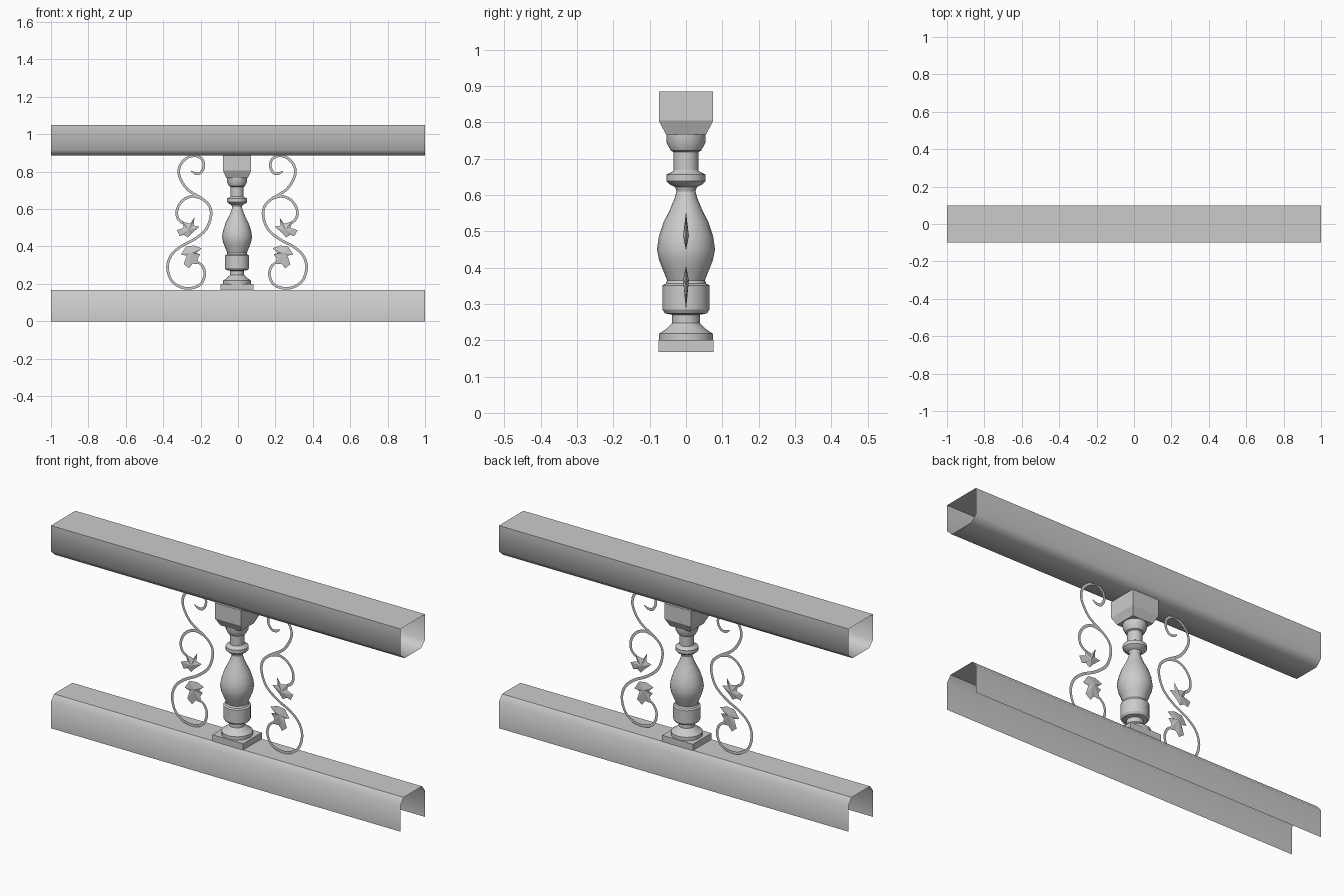
import bpy, bmesh, math
from mathutils import Vector

cube = bpy.data.objects.get("Cube")
if cube:
    bpy.data.objects.remove(cube)

stone = bpy.data.materials.new("plain_grey")
stone.use_nodes = True
GREY = (0.6, 0.6, 0.6, 1)
stone.diffuse_color = GREY
stone.node_tree.nodes["Principled BSDF"].inputs["Base Color"].default_value = GREY

AXIS = -0.005   # centre line of the baluster and scrolls


def finish(name, bm, smooth=None, fix_normals=True):
    if fix_normals:
        bmesh.ops.recalc_face_normals(bm, faces=bm.faces)
    mesh = bpy.data.meshes.new(name)
    bm.to_mesh(mesh)
    bm.free()
    mesh.materials.append(stone)
    ob = bpy.data.objects.new(name, mesh)
    bpy.context.collection.objects.link(ob)
    if smooth:
        bpy.ops.object.select_all(action='DESELECT')
        ob.select_set(True)
        bpy.context.view_layer.objects.active = ob
        bpy.ops.object.shade_smooth_by_angle(angle=math.radians(smooth))
    return ob


def rail(name, profile, closed):
    """Sweep a y-z profile along x as a thin, open-ended channel."""
    bm = bmesh.new()
    rows = [[bm.verts.new((x, y, z)) for y, z in profile] for x in (-1, 1)]
    n = len(profile)
    for i in range(n if closed else n - 1):
        j = (i + 1) % n
        bm.faces.new((rows[0][i], rows[1][i], rows[1][j], rows[0][j]))
    return finish(name, bm, 50, False)


def block(name, levels):
    """Stack of rectangles: half width x, half depth y, height."""
    bm = bmesh.new()
    rings = []
    for hx, hy, z in levels:
        rings.append([bm.verts.new((AXIS + sx * hx, sy * hy, z))
                      for sx, sy in ((-1, -1), (1, -1), (1, 1), (-1, 1))])
    for a, b in zip(rings, rings[1:]):
        for i in range(4):
            j = (i + 1) % 4
            bm.faces.new((a[i], a[j], b[j], b[i]))
    bm.faces.new(rings[0][::-1])
    bm.faces.new(rings[-1])
    return finish(name, bm)


def lathe(name, profile, sides=20):
    bm = bmesh.new()
    rings = []
    for r, z in profile:
        rings.append([bm.verts.new((AXIS + r * math.cos(t * math.tau / sides),
                                    r * math.sin(t * math.tau / sides), z))
                      for t in range(sides)])
    for a, b in zip(rings, rings[1:]):
        for i in range(sides):
            j = (i + 1) % sides
            bm.faces.new((a[i], a[j], b[j], b[i]))
    bm.faces.new(rings[0][::-1])
    bm.faces.new(rings[-1])
    return finish(name, bm, 32)


def smooth_path(points, steps=4):
    """Catmull-Rom curve through the points."""
    p = [Vector(q) for q in points]
    p = [2 * p[0] - p[1]] + p + [2 * p[-1] - p[-2]]
    out = []
    for a, b, c, d in zip(p, p[1:], p[2:], p[3:]):
        for s in range(steps):
            t = s / steps
            out.append(0.5 * (2 * b + (c - a) * t + (2 * a - 5 * b + 4 * c - d) * t * t
                              + (3 * b - a - 3 * c + d) * t ** 3))
    return out + [p[-2]]


def ribbon(name, points, side, width=0.014):
    """Flat strip in the x-z plane that narrows at both tips."""
    path = smooth_path(points)
    bm = bmesh.new()
    last, n = None, len(path) - 1
    for i, c in enumerate(path):
        d = (path[min(i + 1, n)] - path[max(i - 1, 0)]).normalized()
        w = width / 2 * min(1, 0.3 + 0.2 * min(i, n - i))
        pair = [bm.verts.new((AXIS + side * (c.x + s * w * -d.y), 0, c.y + s * w * d.x))
                for s in (-1, 1)]
        if last:
            bm.faces.new((last[0], last[1], pair[1], pair[0]))
        last = pair
    return finish(name, bm)


def leaf(name, outline, centre, side, bulge=0.008):
    """Leaf outline with a raised centre on both faces."""
    bm = bmesh.new()
    rim = [bm.verts.new((AXIS + side * x, 0, z)) for x, z in outline]
    for s in (-1, 1):
        tip = bm.verts.new((AXIS + side * centre[0], s * bulge, centre[1]))
        for i in range(len(rim)):
            bm.faces.new((rim[i], rim[(i + 1) % len(rim)], tip))
    return finish(name, bm)


# Rails: closed tube on top, channel open underneath at the bottom
rail("top_rail", [(-0.1, 1.048), (-0.1, 0.915), (-0.068, 0.885),
                  (0.068, 0.885), (0.1, 0.915), (0.1, 1.048)], True)
rail("bottom_rail", [(0.1, 0), (0.1, 0.137), (0.075, 0.168),
                     (-0.075, 0.168), (-0.1, 0.137), (-0.1, 0)], False)

# Baluster
block("baluster_plinth", [(0.088, 0.076, 0.167), (0.088, 0.076, 0.2)])
block("baluster_cap", [(0.058, 0.055, 0.766), (0.075, 0.075, 0.805), (0.075, 0.075, 0.885)])
lathe("baluster_shaft", [
    (0.074, 0.2), (0.074, 0.218), (0.056, 0.23), (0.041, 0.244), (0.038, 0.247),
    (0.038, 0.27), (0.058, 0.274), (0.065, 0.285), (0.065, 0.351), (0.056, 0.356),
    (0.052, 0.365), (0.062, 0.39), (0.074, 0.42), (0.08, 0.45), (0.075, 0.485),
    (0.062, 0.525), (0.044, 0.56), (0.031, 0.592), (0.026, 0.61), (0.03, 0.622),
    (0.046, 0.63), (0.054, 0.638), (0.054, 0.656), (0.036, 0.665), (0.034, 0.668),
    (0.034, 0.718), (0.042, 0.722), (0.054, 0.745), (0.054, 0.767)])

# Scrollwork on both sides
STEM = [(0.245, 0.802), (0.222, 0.79), (0.196, 0.793), (0.178, 0.825), (0.187, 0.866),
        (0.225, 0.885), (0.27, 0.872), (0.306, 0.83), (0.308, 0.775), (0.265, 0.705),
        (0.187, 0.655), (0.147, 0.615), (0.14, 0.56), (0.167, 0.49), (0.23, 0.437),
        (0.3, 0.4), (0.352, 0.353), (0.372, 0.29), (0.352, 0.22), (0.3, 0.182),
        (0.24, 0.178), (0.193, 0.2), (0.173, 0.25), (0.187, 0.297), (0.236, 0.333)]
BRANCH = [(0.19, 0.652), (0.24, 0.668), (0.288, 0.648), (0.318, 0.605),
          (0.32, 0.56), (0.298, 0.53), (0.262, 0.52)]
UPPER_LEAF = [(0.228, 0.555), (0.25, 0.522), (0.284, 0.53), (0.297, 0.54), (0.285, 0.5),
              (0.322, 0.487), (0.307, 0.455), (0.285, 0.462), (0.262, 0.448),
              (0.243, 0.47), (0.202, 0.505), (0.232, 0.512)]
LOWER_LEAF = [(0.19, 0.39), (0.23, 0.405), (0.272, 0.4), (0.3, 0.358), (0.27, 0.35),
              (0.285, 0.305), (0.257, 0.283), (0.238, 0.308), (0.202, 0.305),
              (0.212, 0.335), (0.196, 0.358), (0.218, 0.365)]
for side, label in ((1, "left"), (-1, "right")):
    ribbon(label + "_scroll_stem", STEM, side)
    ribbon(label + "_scroll_branch", BRANCH, side)
    leaf(label + "_upper_leaf", UPPER_LEAF, (0.258, 0.487), side)
    leaf(label + "_lower_leaf", LOWER_LEAF, (0.243, 0.365), side)
